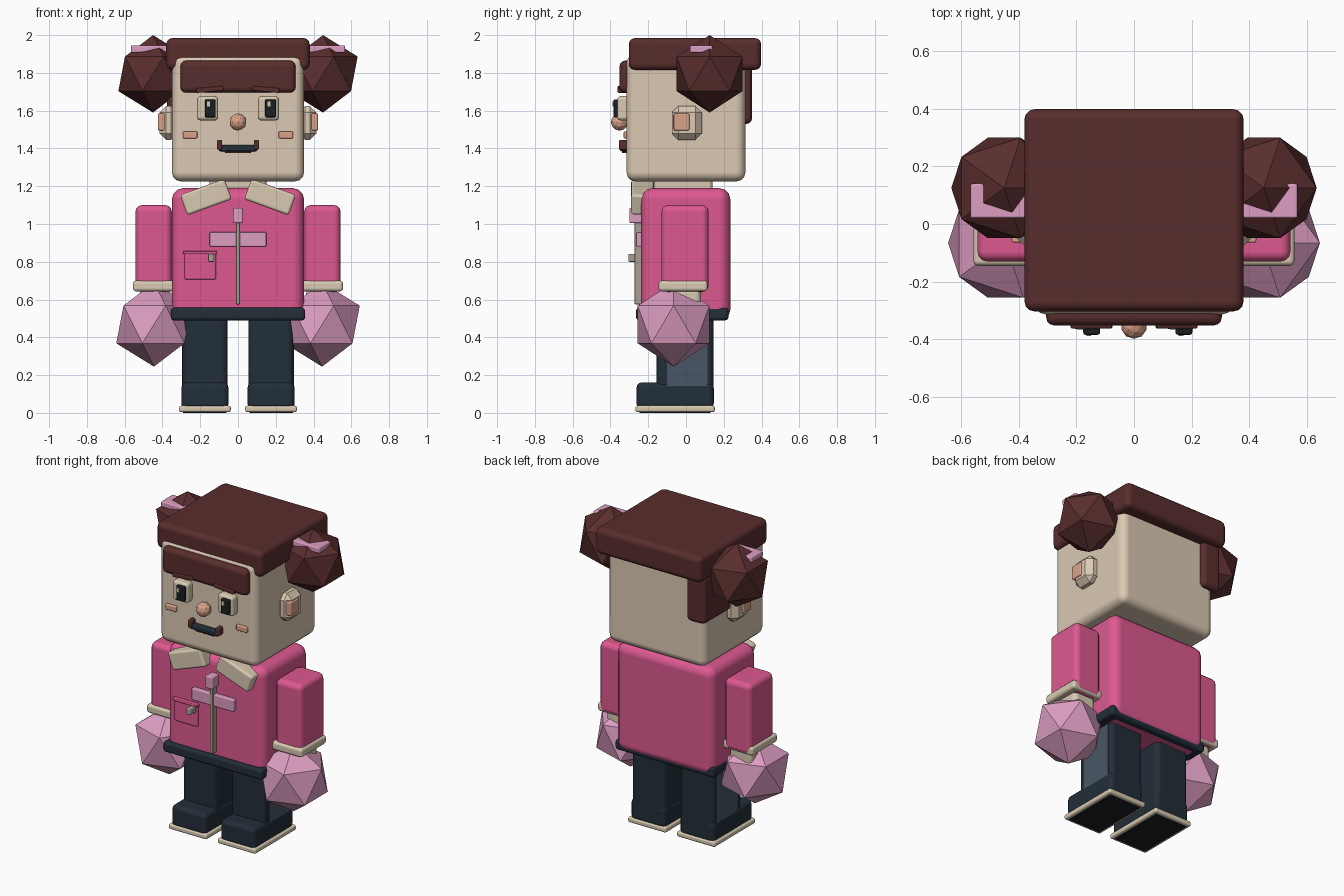
import bpy
import bmesh
from math import radians
from mathutils import Matrix, Vector

default_cube = bpy.data.objects.get("Cube")
if default_cube:
    bpy.data.objects.remove(default_cube, do_unlink=True)


def material(name, hex_code):
    """Flat material from an sRGB hex code."""
    channels = [int(hex_code[i:i + 2], 16) / 255 for i in (0, 2, 4)]
    linear = [c / 12.92 if c < 0.04 else ((c + 0.055) / 1.055) ** 2.4 for c in channels]
    mat = bpy.data.materials.new(name)
    mat.use_nodes = True
    mat.diffuse_color = (*linear, 1)
    shader = next(n for n in mat.node_tree.nodes if n.type == "BSDF_PRINCIPLED")
    shader.inputs["Base Color"].default_value = (*linear, 1)
    return mat


hair = material("hair brown", "592d2d")
skin = material("skin beige", "dbc9b3")
shirt = material("shirt pink", "dd5990")
blush = material("pale pink", "dc9dc1")
navy = material("trouser navy", "222e38")
slate = material("side panel slate", "4a5666")
peach = material("peach", "daa288")
trim = material("trim cream", "d8cab2")
metal = material("zip grey", "aaa093")
black = material("pupil black", "181e22")


def add_object(name, bm, mat):
    mesh = bpy.data.meshes.new(name)
    bm.to_mesh(mesh)
    bm.free()
    mesh.materials.append(mat)
    obj = bpy.data.objects.new(name, mesh)
    bpy.context.collection.objects.link(obj)
    return obj


def box(name, mat, x, y, z, bevel=0.01, segments=3, roll=0):
    """Bevelled box spanning the ranges x, y and z, rolled about the y axis."""
    center = Vector([sum(r) / 2 for r in (x, y, z)])
    size = [abs(r[1] - r[0]) for r in (x, y, z)]
    bm = bmesh.new()
    bmesh.ops.create_cube(bm, size=1, matrix=Matrix.Diagonal((*size, 1)))
    for face in bm.faces:
        face.smooth = True
    obj = add_object(name, bm, mat)
    obj.location = center
    obj.rotation_euler.y = radians(roll)
    if bevel:
        mod = obj.modifiers.new("rounded edges", "BEVEL")
        mod.width = bevel
        mod.segments = segments
        mod.harden_normals = segments > 1
    if not bevel or segments == 1:
        for face in obj.data.polygons:
            face.use_smooth = False
    return obj


def pair(name, mat, x, y, z, roll=0, **options):
    """The same box on both sides of the body."""
    for side, sign in (("left", 1), ("right", -1)):
        box(f"{side}_{name}", mat, [sign * v for v in x], y, z, roll=sign * roll, **options)


def ball(name, mat, center, radius, detail=1):
    bm = bmesh.new()
    bmesh.ops.create_icosphere(bm, subdivisions=detail, radius=radius)
    add_object(name, bm, mat).location = center


# Head and neck
box("head", skin, (-.35, .35), (-.315, .315), (1.225, 1.9), bevel=.05)
box("neck", skin, (-.15, .15), (-.17, .14), (1.1, 1.3), bevel=.02)

# Hair
box("hair_cap", hair, (-.38, .38), (-.303, .398), (1.815, 1.985), bevel=.035)
box("fringe", hair, (-.305, .305), (-.352, -.25), (1.695, 1.865), bevel=.03)
box("hair_lock", hair, (-.375, -.24), (.04, .35), (1.53, 1.84), bevel=.03)
pair("eyebrow", hair, (.075, .22), (-.362, -.31), (1.7, 1.725), roll=5, bevel=.006)
pair("hair_tie", blush, (.33, .567), (.02, .14), (1.907, 1.945), bevel=.008)

# Ears
pair("ear", skin, (.32, .415), (-.075, .085), (1.445, 1.625), bevel=.035, segments=1)
pair("inner_ear", peach, (.38, .424), (-.065, .018), (1.495, 1.585), bevel=.008)

# Eyes, with pupils looking slightly to one side
pair("eye", trim, (.105, .217), (-.365, -.3), (1.548, 1.677), bevel=.02)
for side, x in (("left", .173), ("right", -.147)):
    box(f"{side}_pupil", black, (x - .029, x + .029), (-.384, -.35), (1.565, 1.66), bevel=.008)
    box(f"{side}_glint", trim, (x - .018, x - .002), (-.389, -.38), (1.622, 1.648), bevel=0)

# Nose, cheeks and mouth
ball("nose", peach, (0, -.352, 1.54), .046, detail=2)
pair("cheek", peach, (.215, .292), (-.33, -.3), (1.453, 1.49), bevel=.007)
box("mouth", navy, (-.1, .1), (-.35, -.3), (1.385, 1.418), bevel=.008)
box("lower_lip", hair, (-.07, .07), (-.34, -.3), (1.375, 1.392), bevel=.005)
pair("mouth_corner", hair, (.085, .112), (-.356, -.3), (1.393, 1.445), bevel=.008)

# Jacket
box("jacket", shirt, (-.35, .35), (-.237, .235), (.488, 1.19), bevel=.06)
box("belt", navy, (-.355, .355), (-.265, .225), (.49, .557), bevel=.018)
pair("collar", trim, (.045, .295), (-.29, -.17), (1.085, 1.2), roll=20, bevel=.015)

# Zip, chest band and pocket
box("zip", metal, (-.011, .011), (-.272, -.22), (.575, 1.03), bevel=.005)
box("zip_pull", blush, (-.026, .026), (-.3, -.23), (1.005, 1.085), bevel=.008)
box("chest_band", blush, (-.15, .15), (-.264, -.22), (.88, .957), bevel=.007)
box("pocket", shirt, (-.283, -.117), (-.25, -.22), (.705, .855), bevel=.01)
box("pocket_flap", shirt, (-.29, -.11), (-.265, -.22), (.84, .857), bevel=.005)
box("pocket_pull", metal, (-.158, -.126), (-.305, -.24), (.8, .842), bevel=.006)

# Arms and mittens
pair("sleeve", shirt, (.35, .543), (-.13, .12), (.64, 1.1), bevel=.035)
pair("cuff", trim, (.325, .557), (-.145, .115), (.643, .7), bevel=.018)
pair("wrist", trim, (.36, .52), (-.09, .08), (.53, .66), bevel=.03)
for side, sign in (("left", 1), ("right", -1)):
    ball(f"{side}_mitten", blush, (sign * .445, -.066, .468), .223)
    ball(f"{side}_hair_bun", hair, (sign * .45, .125, 1.795), .205)

# Legs and shoes
pair("leg", navy, (.055, .293), (-.155, .145), (.08, .52), bevel=.03)
pair("leg_side_panel", slate, (.29, .297), (-.1, .115), (.13, .5), bevel=0)
pair("shoe", navy, (.05, .3), (-.262, .147), (.02, .162), bevel=.03)
pair("sole", trim, (.038, .312), (-.268, .153), (.004, .038), bevel=.012)
pair("tread", black, (.06, .29), (-.246, .131), (0, .007), bevel=0)
